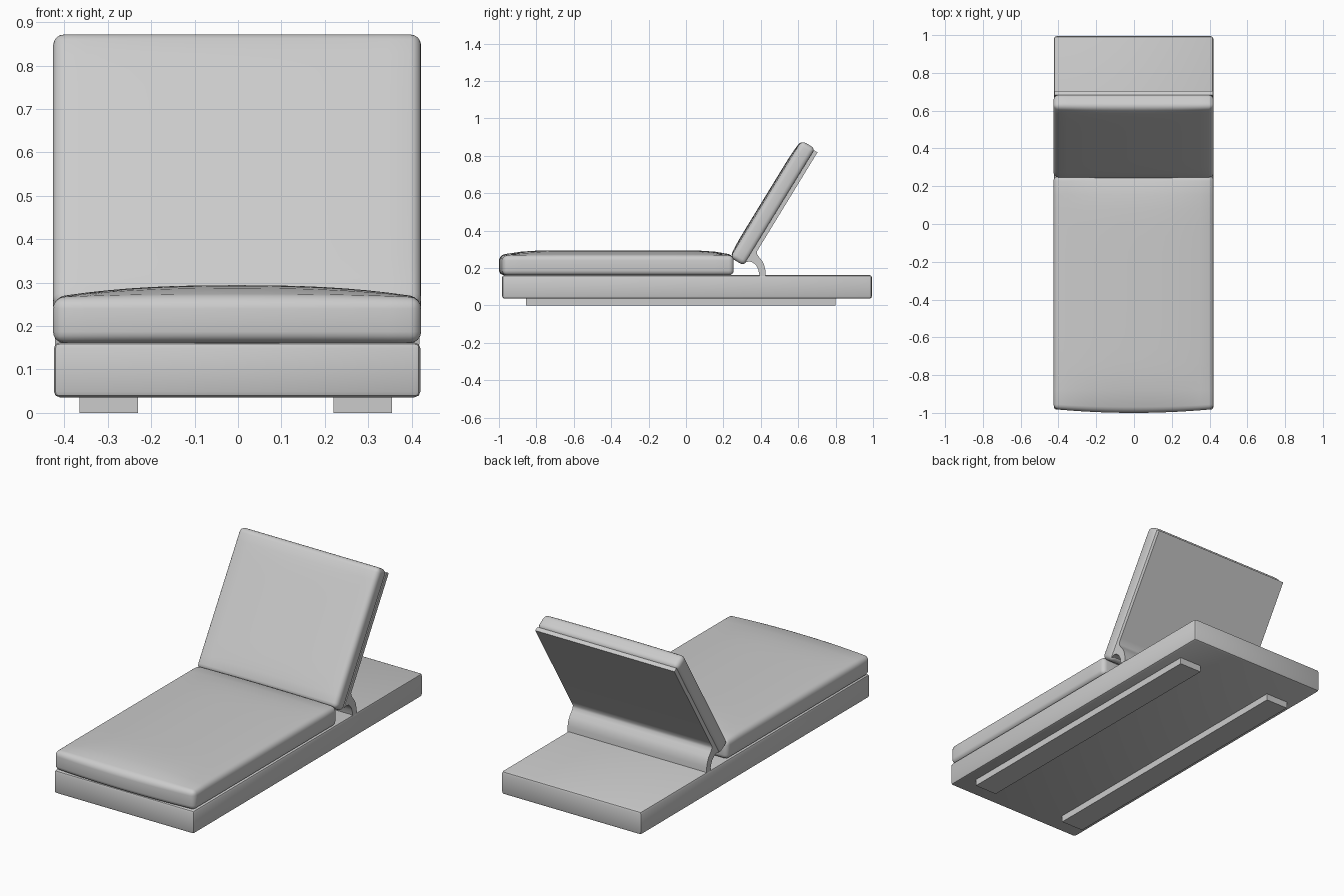
import bpy, bmesh, math
from mathutils import Matrix, Vector

if "Cube" in bpy.data.objects:
    bpy.data.objects.remove(bpy.data.objects["Cube"])

CX = -0.002  # centre line


def finish(name, bm, angle=35):
    bmesh.ops.recalc_face_normals(bm, faces=bm.faces)
    me = bpy.data.meshes.new(name)
    bm.to_mesh(me)
    bm.free()
    ob = bpy.data.objects.new(name, me)
    bpy.context.collection.objects.link(ob)
    bpy.ops.object.select_all(action='DESELECT')
    ob.select_set(True)
    bpy.context.view_layer.objects.active = ob
    bpy.ops.object.shade_smooth_by_angle(angle=math.radians(angle))
    return ob


def box(lo, hi, bevel=0.0, segments=2):
    bm = bmesh.new()
    bmesh.ops.create_cube(bm, size=1)
    for v in bm.verts:
        v.co = Vector([l + (h - l) * (c + 0.5) for l, h, c in zip(lo, hi, v.co)])
    if bevel:
        bmesh.ops.bevel(bm, geom=bm.edges[:], offset=bevel, segments=segments,
                        profile=0.5, affect='EDGES')
    return bm


def cushion(name, half_x, length, thick, crown, bulge, matrix, radius=0.026):
    """Rounded slab, y and z from 0, with a crowned top and a bulging front."""
    bm = box((-half_x, 0, 0), (half_x, length, thick), radius, 4)
    cuts = 16
    for i in range(1, cuts):
        t = i / cuts
        x = (2 * t - 1) * (half_x - radius)
        y = radius + t * (length - 2 * radius)
        for co, no in (((x, 0, 0), (1, 0, 0)), ((0, y, 0), (0, 1, 0))):
            bmesh.ops.bisect_plane(bm, geom=bm.verts[:] + bm.edges[:] + bm.faces[:],
                                   plane_co=co, plane_no=no)
    for v in bm.verts:
        u = min(1, abs(v.co.x) / half_x)
        w = min(1, abs(2 * v.co.y / length - 1))
        if v.co.z > thick / 2:
            v.co.z += crown * (1 - u ** 2.5) * (1 - w ** 8)
        if v.co.y < 0.1:
            v.co.y -= bulge * (1 - u ** 2) * (1 - v.co.y / 0.1)
    bm.transform(matrix)
    return finish(name, bm, 50)


# Platform base
finish("base", box((CX - 0.422, -0.983, 0.036), (CX + 0.422, 0.994, 0.162), 0.013))

# Two long runners under the base
for side, name in ((-1, "left_runner"), (1, "right_runner")):
    c = CX - 0.003 + side * 0.2925
    finish(name, box((c - 0.067, -0.855, 0), (c + 0.067, 0.80, 0.038)))

# Seat cushion
cushion("seat_cushion", 0.424, 1.235, 0.105, 0.028, 0.02,
        Matrix.Translation((CX, -0.98, 0.161)))

# Reclined back cushion
d = Vector((0, 0.521, 0.853)).normalized()
n = Vector((0, -d.z, d.y))
origin = d * 0.342 - n * 0.155 + Vector((CX, 0, 0))
tilt = Matrix((Vector((1, 0, 0)), d, n)).transposed().to_4x4()
cushion("back_cushion", 0.424, 0.733, 0.086, 0.011, 0.0,
        Matrix.Translation(origin) @ tilt)

# Back panel sweeping down into its curved foot
profile = [(0.316, 0.229), (0.34, 0.235), (0.358, 0.229), (0.375, 0.213),
           (0.387, 0.19), (0.393, 0.158), (0.426, 0.158), (0.424, 0.19),
           (0.418, 0.216), (0.407, 0.238), (0.39, 0.259), (0.38, 0.274),
           (0.379, 0.287), (0.393, 0.311), (0.703, 0.818), (0.684, 0.830)]
bm = bmesh.new()
face = bm.faces.new([bm.verts.new((CX - 0.42, y, z)) for y, z in profile])
ext = bmesh.ops.extrude_face_region(bm, geom=[face])
bmesh.ops.translate(bm, vec=(0.84, 0, 0),
                    verts=[g for g in ext["geom"] if isinstance(g, bmesh.types.BMVert)])
finish("back_panel", bm)
